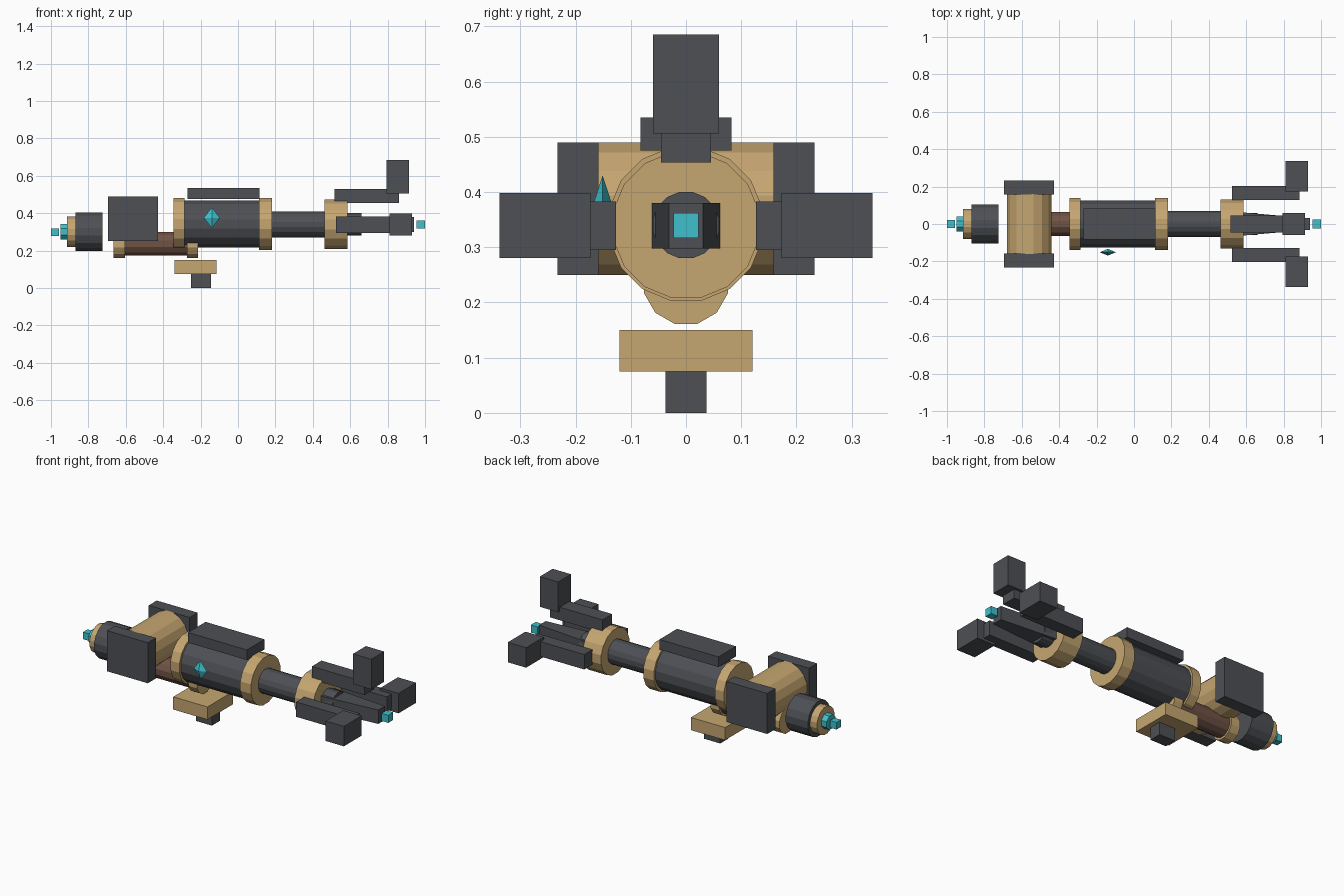
import bpy, bmesh, math
from mathutils import Matrix, Vector

cube = bpy.data.objects.get("Cube")
if cube:
    bpy.data.objects.remove(cube, do_unlink=True)


def material(name, rgb):
    m = bpy.data.materials.new(name)
    m.use_nodes = True
    m.diffuse_color = (*rgb, 1)
    m.node_tree.nodes["Principled BSDF"].inputs["Base Color"].default_value = (*rgb, 1)
    return m


DARK = material("dark grey metal", (0.075, 0.08, 0.09))
TAN = material("tan brass", (0.56, 0.38, 0.165))
BROWN = material("brown copper", (0.16, 0.085, 0.06))
CYAN = material("cyan crystal", (0.05, 0.53, 0.61))


def finish(name, bm, mat):
    bmesh.ops.recalc_face_normals(bm, faces=bm.faces)
    mesh = bpy.data.meshes.new(name)
    bm.to_mesh(mesh)
    bm.free()
    mesh.materials.append(mat)
    obj = bpy.data.objects.new(name, mesh)
    bpy.context.collection.objects.link(obj)
    return obj


def box(name, mat, xs, ys, zs, taper=1):
    """Box between limits; taper narrows the +x end across y."""
    bm = bmesh.new()
    bmesh.ops.create_cube(bm, size=1)
    for v in bm.verts:
        front = v.co.x > 0
        v.co = Vector([(a + b) / 2 + c * (b - a) for c, (a, b) in zip(v.co, (xs, ys, zs))])
        if front:
            v.co.y *= taper
    return finish(name, bm, mat)


def tube(name, mat, span, z, radius, sides=16, axis="X", x=0):
    """Flat-sided cylinder along x or y; radius is measured to the flats."""
    bm = bmesh.new()
    r = radius / math.cos(math.pi / sides)
    bmesh.ops.create_cone(bm, cap_ends=True, segments=sides, radius1=r, radius2=r,
                          depth=span[1] - span[0])
    mid = (span[0] + span[1]) / 2
    turn = Matrix.Rotation(math.pi / 2, 4, "Y" if axis == "X" else "X")
    place = Matrix.Translation((mid, 0, z) if axis == "X" else (x, mid, z))
    bm.transform(place @ turn @ Matrix.Rotation(math.pi / sides, 4, "Z"))
    return finish(name, bm, mat)


# Rear assembly
tube("rear_housing", DARK, (-0.87, -0.725), 0.3, 0.103)
tube("rear_collar", TAN, (-0.915, -0.87), 0.3, 0.081)
tube("rear_emitter", CYAN, (-0.95, -0.915), 0.3, 0.041, 8)
box("rear_light", CYAN, (-1, -0.957), (-0.021, 0.021), (0.277, 0.319))

# Crosswise drum with end plates
tube("cross_drum", TAN, (-0.16, 0.16), 0.37, 0.12, axis="Y", x=-0.56)
for side, s in (("left", 1), ("right", -1)):
    ys = sorted((s * 0.158, s * 0.233))
    box("drum_plate_" + side, DARK, (-0.695, -0.427), ys, (0.25, 0.49))

# Lower pipe with collars
tube("lower_pipe", BROWN, (-0.65, -0.218), 0.237, 0.063, 12)
tube("pipe_collar_rear", TAN, (-0.665, -0.605), 0.237, 0.076, 12)
tube("pipe_collar_front", TAN, (-0.272, -0.215), 0.237, 0.076, 12)

# Main body and barrel
tube("main_body", DARK, (-0.29, 0.115), 0.342, 0.126)
tube("body_ring_rear", TAN, (-0.345, -0.286), 0.342, 0.139)
tube("body_ring_front", TAN, (0.112, 0.182), 0.342, 0.139)
box("top_rail", DARK, (-0.27, 0.116), (-0.082, 0.082), (0.475, 0.535))
tube("barrel", DARK, (0.18, 0.47), 0.34, 0.07)
tube("muzzle_ring", TAN, (0.463, 0.585), 0.34, 0.132)
tube("muzzle_neck", DARK, (0.58, 0.66), 0.34, 0.06)
box("muzzle_spike", DARK, (0.58, 0.94), (-0.062, 0.062), (0.298, 0.38), 0.5)
box("muzzle_light", CYAN, (0.955, 1), (-0.023, 0.023), (0.317, 0.362))

# Side crystal
bm = bmesh.new()
bmesh.ops.create_cone(bm, segments=4, radius1=1, radius2=0, depth=1,
                      matrix=Matrix.Translation((0, 0, 0.5)))
lower = bmesh.ops.duplicate(bm, geom=bm.verts[:] + bm.edges[:] + bm.faces[:])
for v in lower["geom"]:
    if isinstance(v, bmesh.types.BMVert):
        v.co.z *= -1
bmesh.ops.remove_doubles(bm, verts=bm.verts, dist=0.001)
bm.transform(Matrix.Translation((-0.14, -0.151, 0.375)) @ Matrix.Diagonal((0.043, 0.018, 0.055, 1)))
finish("side_crystal", bm, CYAN)

# Three claws around the muzzle
box("claw_arm_top", DARK, (0.515, 0.86), (-0.045, 0.045), (0.453, 0.53))
box("claw_tip_top", DARK, (0.795, 0.915), (-0.06, 0.06), (0.506, 0.685))
for side, s in (("left", 1), ("right", -1)):
    box("claw_arm_" + side, DARK, (0.523, 0.885), sorted((s * 0.127, s * 0.204)), (0.295, 0.383))
    box("claw_tip_" + side, DARK, (0.81, 0.93), sorted((s * 0.173, s * 0.338)), (0.28, 0.398))

# Grip block and foot
box("grip_block", TAN, (-0.34, -0.116), (-0.12, 0.12), (0.075, 0.15))
box("grip_foot", DARK, (-0.25, -0.145), (-0.037, 0.037), (0, 0.075))
